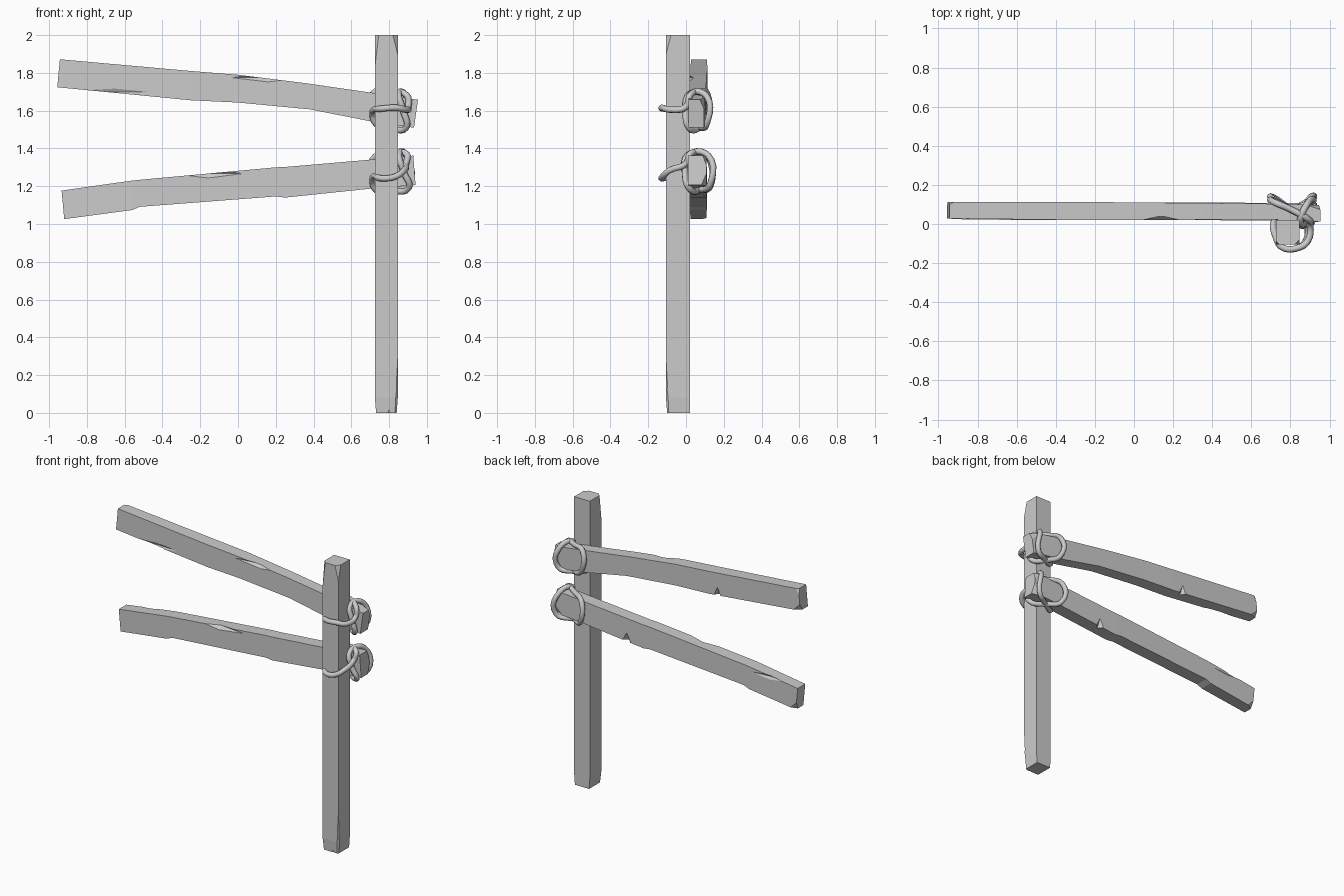
import bpy, bmesh
from mathutils import Vector


def mesh_object(name, bm):
    bmesh.ops.recalc_face_normals(bm, faces=bm.faces[:])
    me = bpy.data.meshes.new(name)
    bm.to_mesh(me)
    bm.free()
    ob = bpy.data.objects.new(name, me)
    bpy.context.collection.objects.link(ob)
    return ob


def loft(sections):
    """Join a row of four-sided sections into a closed timber."""
    bm = bmesh.new()
    rings = [[bm.verts.new(p) for p in s] for s in sections]
    for a, b in zip(rings, rings[1:]):
        for i in range(4):
            j = (i + 1) % 4
            bm.faces.new((a[i], a[j], b[j], b[i]))
    bm.faces.new(rings[0])
    bm.faces.new(rings[-1])
    return bm


def slice_corner(bm, co, normal):
    """Plane off everything on the normal side."""
    geom = bm.verts[:] + bm.edges[:] + bm.faces[:]
    cut = bmesh.ops.bisect_plane(bm, geom=geom, plane_co=co, plane_no=normal,
                                 clear_outer=True)["geom_cut"]
    edges = [e for e in cut if isinstance(e, bmesh.types.BMEdge)]
    bmesh.ops.contextual_create(bm, geom=edges)


def gouge(ob, centre, radii):
    """Carve a diamond-shaped chip out of a timber."""
    bm = bmesh.new()
    hull = []
    for axis in range(3):
        for s in (-1, 1):
            p = Vector(centre)
            p[axis] += s * radii[axis]
            hull.append(bm.verts.new(p))
    bmesh.ops.convex_hull(bm, input=hull)
    cutter = mesh_object("chip_cutter", bm)
    cutter.hide_render = True
    mod = ob.modifiers.new("chip", 'BOOLEAN')
    mod.operation, mod.solver, mod.object = 'DIFFERENCE', 'EXACT', cutter
    bpy.context.view_layer.objects.active = ob
    bpy.ops.object.modifier_apply(modifier="chip")
    bpy.data.objects.remove(cutter)


# Upright post with worn ends
def post_section(z, d=0.0):
    x0, x1, y0, y1 = 0.725 + d, 0.846 - d, -0.106 + d, 0.02
    return [(x0, y0, z), (x1, y0, z), (x1, y1, z), (x0, y1, z)]


bm = loft([post_section(0, 0.006), post_section(0.08), post_section(1.85), post_section(2)])
slice_corner(bm, (0.846, -0.08, 2), (1, -1, 0.25))
slice_corner(bm, (0.745, -0.106, 2), (-1, -1, 0.12))
slice_corner(bm, (0.825, -0.106, 0), (1, -1, -0.12))
post = mesh_object("post", bm)
gouge(post, (0.80, -0.11, 0.0), (0.03, 0.015, 0.05))
gouge(post, (0.846, -0.106, 0.15), (0.008, 0.008, 0.14))


# Crooked rails: (x top, z top, x bottom, z bottom, y front, y back)
def rail(name, stations, bevels):
    bm = loft([[(xb, yf, zb), (xt, yf, zt), (xt, yb, zt), (xb, yb, zb)]
               for xt, zt, xb, zb, yf, yb in stations])
    for co, no in bevels:
        slice_corner(bm, co, no)
    return mesh_object(name, bm)


upper = rail("upper_rail", [
    (-0.943, 1.872, -0.957, 1.724, 0.028, 0.112),
    (-0.25, 1.81, -0.25, 1.655, 0.020, 0.113),
    (0.00, 1.790, 0.00, 1.643, 0.020, 0.110),
    (0.36, 1.745, 0.38, 1.607, 0.022, 0.107),
    (0.73, 1.692, 0.72, 1.540, 0.022, 0.103),
    (0.953, 1.658, 0.932, 1.510, 0.012, 0.096)],
    [((-0.957, 0.09, 1.73), (-0.55, 1, -0.55)),
     ((-0.945, 0.10, 1.87), (-0.5, 1, 0.3)),
     ((0.945, 0.08, 1.65), (0.4, 1, 0.4))])
gouge(upper, (0.16, 0.018, 1.775), (0.21, 0.024, 0.026))
gouge(upper, (-0.32, 0.112, 1.66), (0.026, 0.030, 0.060))
gouge(upper, (-0.65, 0.026, 1.70), (0.25, 0.010, 0.02))

lower = rail("lower_rail", [
    (-0.934, 1.177, -0.920, 1.026, 0.025, 0.108),
    (-0.56, 1.230, -0.56, 1.074, 0.020, 0.110),
    (-0.52, 1.234, -0.52, 1.091, 0.020, 0.110),
    (0.20, 1.300, 0.20, 1.146, 0.020, 0.110),
    (0.25, 1.302, 0.25, 1.140, 0.020, 0.110),
    (0.73, 1.343, 0.72, 1.189, 0.018, 0.108),
    (0.928, 1.362, 0.940, 1.206, 0.010, 0.108)],
    [((-0.925, 0.085, 1.03), (-0.5, 1, -0.5)),
     ((0.935, 0.085, 1.21), (0.4, 1, -0.4)),
     ((0.928, 0.09, 1.36), (0.4, 1, 0.4))])
gouge(lower, (-0.16, 0.018, 1.267), (0.20, 0.024, 0.026))
gouge(lower, (0.38, 0.110, 1.155), (0.030, 0.030, 0.060))
gouge(lower, (-0.72, 0.110, 1.20), (0.14, 0.012, 0.02))


# Rope lashings: front of post, then crossed diagonally round the rail
def lashing(name, points):
    cu = bpy.data.curves.new(name, 'CURVE')
    cu.dimensions = '3D'
    cu.bevel_depth, cu.bevel_resolution, cu.resolution_u = 0.017, 2, 5
    sp = cu.splines.new('BEZIER')
    sp.bezier_points.add(len(points) - 1)
    for bp, p in zip(sp.bezier_points, points):
        bp.co = p
        bp.handle_left_type = bp.handle_right_type = 'AUTO'
    sp.use_cyclic_u = sp.use_smooth = True
    ob = bpy.data.objects.new(name, cu)
    bpy.context.collection.objects.link(ob)


lashing("upper_lashing", [
    (0.722, -0.06, 1.605), (0.755, -0.118, 1.610), (0.84, -0.122, 1.615),
    (0.890, -0.085, 1.605), (0.902, 0.00, 1.620), (0.895, 0.020, 1.680),
    (0.80, 0.075, 1.698), (0.715, 0.112, 1.690), (0.725, 0.115, 1.550),
    (0.80, 0.075, 1.512), (0.890, 0.015, 1.510), (0.875, 0.00, 1.60),
    (0.850, 0.022, 1.690), (0.890, 0.110, 1.675), (0.905, 0.110, 1.530),
    (0.82, 0.075, 1.510), (0.730, 0.022, 1.530), (0.712, -0.005, 1.585)])

lashing("lower_lashing", [
    (0.722, -0.06, 1.255), (0.755, -0.118, 1.242), (0.83, -0.124, 1.250),
    (0.880, -0.085, 1.285), (0.890, 0.00, 1.320), (0.895, 0.020, 1.368),
    (0.80, 0.075, 1.366), (0.715, 0.125, 1.345), (0.725, 0.128, 1.200),
    (0.80, 0.075, 1.180), (0.905, 0.015, 1.192), (0.880, -0.005, 1.27),
    (0.852, 0.010, 1.365), (0.890, 0.118, 1.362), (0.910, 0.128, 1.210),
    (0.82, 0.075, 1.180), (0.730, 0.022, 1.180), (0.712, -0.005, 1.225)])
